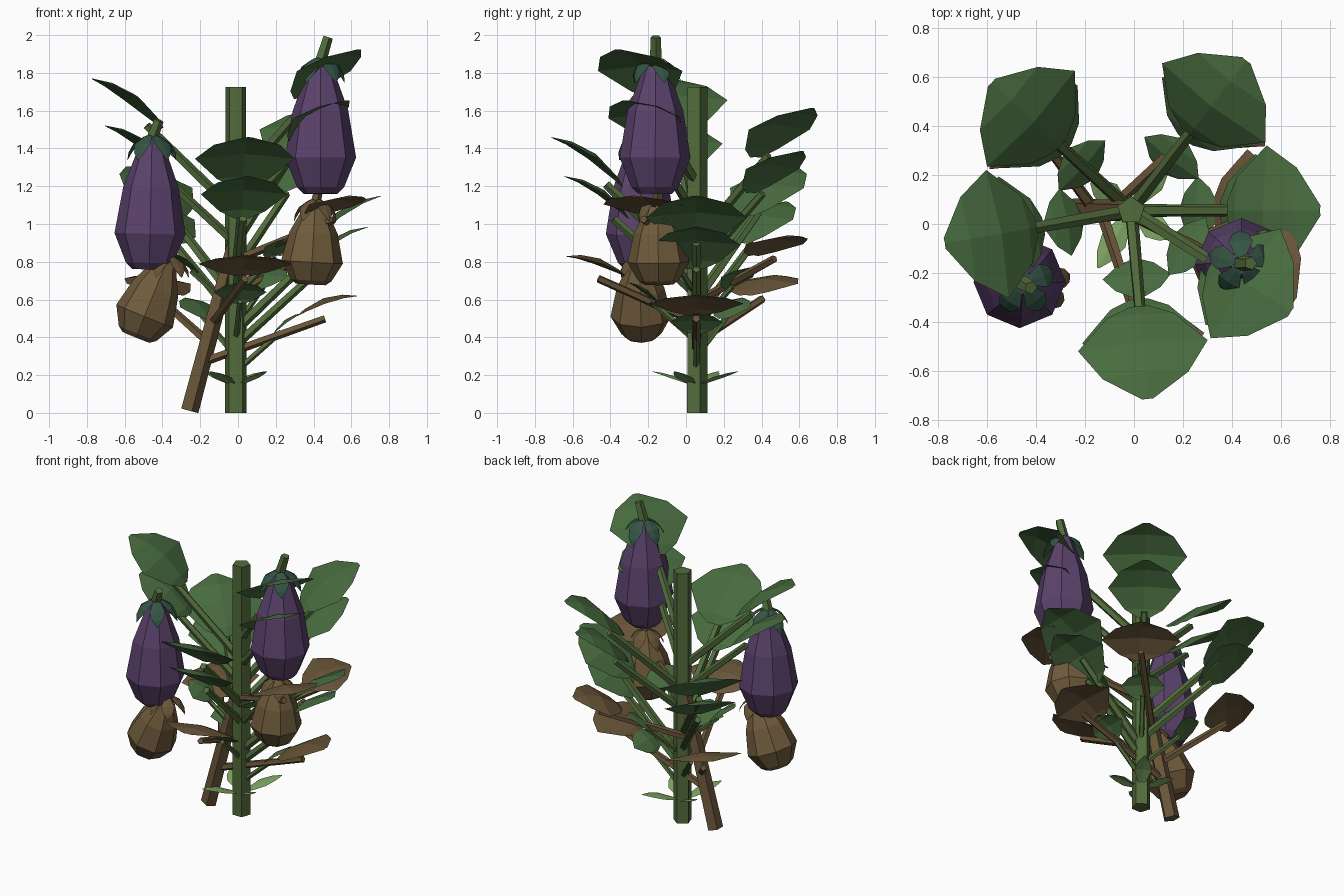
import bpy, bmesh, math
from mathutils import Vector as V

if "Cube" in bpy.data.objects:
    bpy.data.objects.remove(bpy.data.objects["Cube"])

def mat(name, r, g, b):
    m = bpy.data.materials.new(name)
    m.diffuse_color = (r, g, b, 1)
    m.use_nodes = True
    m.node_tree.nodes["Principled BSDF"].inputs["Base Color"].default_value = m.diffuse_color
    return m

LEAF = mat("leaf_green", .065, .15, .05)
STEM = mat("stem_green", .085, .15, .045)
SPROUT = mat("sprout_green", .2, .36, .12)
PURPLE = mat("fruit_purple", .105, .055, .15)
CALYX = mat("calyx_green", .035, .09, .06)
DRY = mat("dry_leaf", .14, .09, .04)
DRYFRUIT = mat("dry_fruit", .16, .105, .045)

def finish(name, bm, m):
    me = bpy.data.meshes.new(name)
    bm.to_mesh(me)
    bm.free()
    me.materials.append(m)
    bpy.context.collection.objects.link(bpy.data.objects.new(name, me))

def lathe(name, rings, m, n, phase=0.0):
    """Closed tube through (centre, radius) rings, square to the overall axis."""
    bm = bmesh.new()
    axis = (V(rings[-1][0]) - V(rings[0][0])).normalized()
    side = V((0, 1, 0)).cross(axis)
    if side.length < .3:
        side = V((1, 0, 0)).cross(axis)
    side.normalize()
    up = axis.cross(side)
    loops = []
    for c, r in rings:
        loops.append([bm.verts.new(V(c) + r * (side * math.cos(a) + up * math.sin(a)))
                      for a in (phase + 2 * math.pi * k / n for k in range(n))])
    for a, b in zip(loops, loops[1:]):
        for k in range(n):
            bm.faces.new((a[k], a[(k + 1) % n], b[(k + 1) % n], b[k]))
    bm.faces.new(loops[0][::-1])
    bm.faces.new(loops[-1])
    finish(name, bm, m)

LEAF_OUT = [(0, .16), (.12, .52), (.47, 1), (.78, .66), (1, .08)]

def leaf(name, base, tip, hw, m, arch=.13, fold=.12):
    """Arched blade with a raised midrib."""
    base, tip = V(base), V(tip)
    d = tip - base
    side = V((-d.y, d.x, 0)).normalized()
    nrm = d.cross(side).normalized()
    bm = bmesh.new()
    rows = []
    for t, w in LEAF_OUT:
        c = base + d * t + nrm * (arch * d.length * 4 * t * (1 - t))
        rows.append([bm.verts.new(c + side * (s * w * hw) - nrm * (abs(s) * w * hw * fold))
                     for s in (-1, -.5, 0, .5, 1)])
    for a, b in zip(rows, rows[1:]):
        for k in range(4):
            bm.faces.new((a[k], b[k], b[k + 1], a[k + 1]))
    finish(name, bm, m)

GOLD = math.radians(137.5)
CX, CY = -.012, .055

def foliage(tag, stalk, blade, step, hw, rad, mleaf, mstem, dry=False):
    """Six stalks (start z, end radius, end z) and blades (base r, z, tip r, z), spiralling up."""
    for i in range(6):
        if dry and i == 4:      # this dry leaf has dropped
            continue
        a = i * GOLD
        d = V((math.cos(a), math.sin(a), 0))
        z = V((0, 0, step * i))
        s = V((CX, CY, stalk[0])) + z
        c = V((CX, CY, 0)) + z
        if dry:
            s.x = -.26 + .265 * s.z
            c.x = -.06 + .026 * i
        lathe(f"{tag}_leaf_stalk_{i}",
              [(s, rad), (c + d * stalk[1] + V((0, 0, stalk[2])), rad * .85)], mstem, 5)
        leaf(f"{tag}_leaf_{i}", c + d * blade[0] + V((0, 0, blade[1])),
             c + d * blade[2] + V((0, 0, blade[3])), hw, mleaf)

# Main stem and four layers of foliage
lathe("main_stem", [((CX, CY, 0), .06), ((CX, CY, 1.725), .058)], STEM, 5, math.pi / 2)
foliage("tall", (.44, .48, .90), (.39, .89, .77, 1.15), .155, .265, .028, LEAF, STEM)
foliage("middle", (.36, .44, .76), (.36, .765, .70, .985), .134, .23, .026, LEAF, STEM)
foliage("small", (.22, .24, .43), (.20, .42, .36, .53), .08, .14, .018, LEAF, STEM)
foliage("dry", (.27, .52, .50), (.38, .52, .69, .62), .105, .25, .025, DRY, DRY, True)

# Leaning dry stem
lathe("dry_stem", [((-.26, CY, .012), .052), ((-.13, CY, .5), .047), ((.005, CY, 1.0), .04)], DRY, 5)

# Seedling leaves
for i, a in enumerate((55, 145, 240, 325)):
    d = V((math.cos(math.radians(a)), math.sin(math.radians(a)), 0))
    ln = .27 if i % 2 == 0 else .2
    c = V((CX, CY, 0))
    leaf(f"seedling_leaf_{i}", c + d * .03 + V((0, 0, .15)), c + d * ln + V((0, 0, .22)),
         .055, SPROUT, arch=.05)

FRUIT_OUT = [(0, .09), (.05, .125), (.27, .188), (.62, .147), (.9, .075), (1, .045)]

def fruit(tag, bottom, top, stalk, k, mf, mc, ms):
    """Teardrop fruit with five sepals and a short stalk."""
    bottom, top, stalk = V(bottom), V(top), V(stalk)
    lathe(tag + "_fruit", [(bottom.lerp(top, t), r * k) for t, r in FRUIT_OUT], mf, 8)
    lathe(tag + "_fruit_stalk", [(top - (stalk - top) * .2, .034 * k), (stalk, .028 * k)], ms, 5)
    for i in range(5):
        a = math.radians(20 + 72 * i)
        d = V((math.cos(a), math.sin(a), 0))
        leaf(f"{tag}_sepal_{i}", top + d * .02 + V((0, 0, .012)),
             top + d * .135 * k + V((0, 0, -.12 * k)), .05 * k, mc, arch=.15)

# Two ripe fruits and two dry ones
fruit("left_ripe", (-.47, -.235, .76), (-.455, -.24, 1.46), (-.42, -.26, 1.55), 1, PURPLE, CALYX, STEM)
fruit("right_ripe", (.437, -.165, 1.16), (.437, -.16, 1.87), (.475, -.16, 1.99), 1, PURPLE, CALYX, STEM)
fruit("left_dry", (-.54, -.235, .40), (-.37, -.245, .82), (-.35, -.25, .88), .86, DRYFRUIT, DRY, DRY)
fruit("right_dry", (.385, -.145, .68), (.41, -.15, 1.12), (.43, -.15, 1.2), .87, DRYFRUIT, DRY, DRY)
